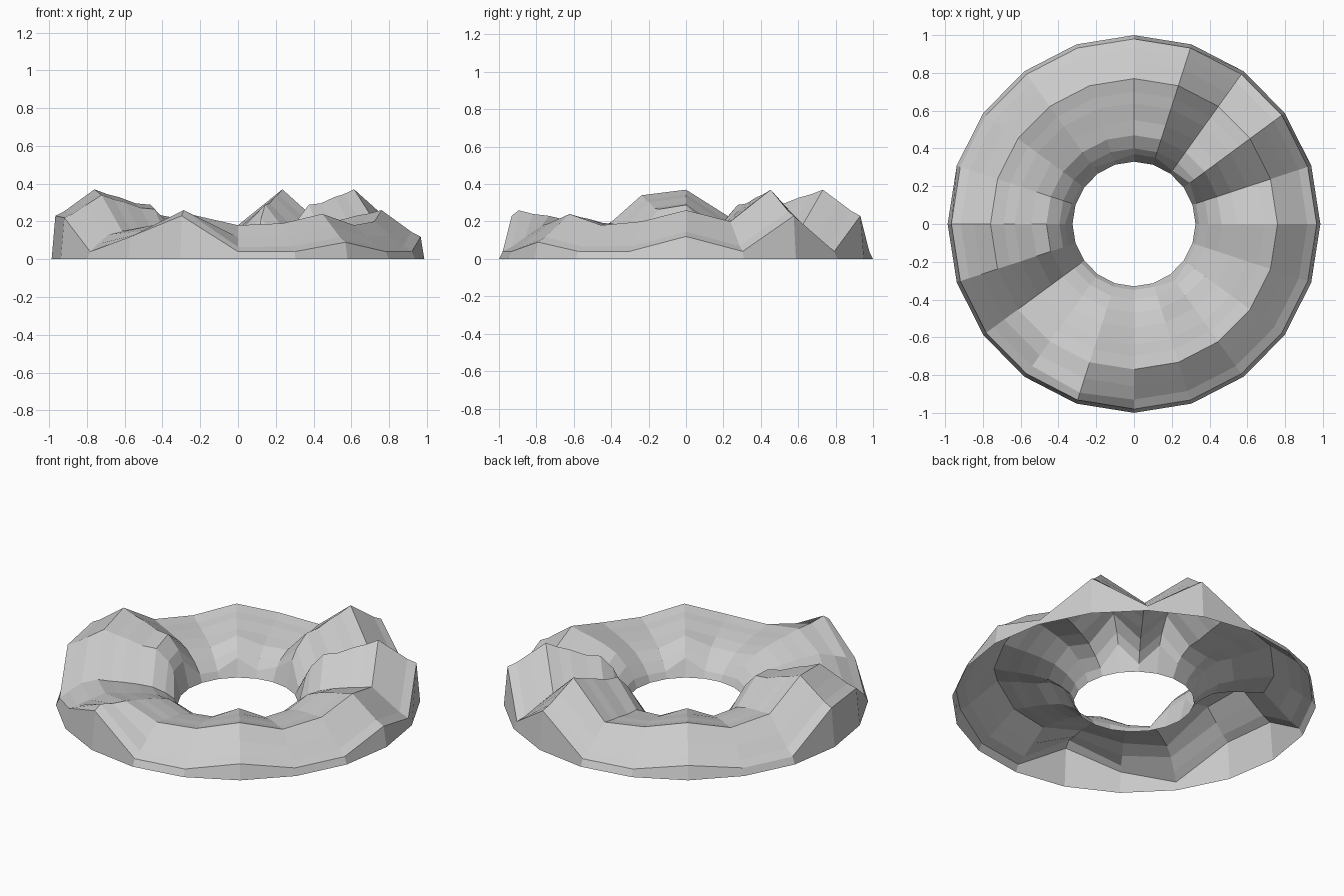
import bpy
import bmesh
from math import cos, sin, tau

cube = bpy.data.objects.get("Cube")
if cube:
    bpy.data.objects.remove(cube, do_unlink=True)

# One plain rock colour
rock = bpy.data.materials.new("rock_grey")
rock.use_nodes = True
rock.diffuse_color = (0.6, 0.6, 0.6, 1)
rock.node_tree.nodes["Principled BSDF"].inputs["Base Color"].default_value = (0.6, 0.6, 0.6, 1)

SIDES = 20
WIDTH_SCALE = 0.987
CREST_RADIUS = 0.77
SHOULDER_RADIUS = 0.98

# Heights around the ring, counter-clockwise from +x, in hundredths
shoulder = [12, 4, 23, 4, 23, 4, 4, 8, 4, 4, 23, 22, 4, 12, 23, 4, 4, 9, 4, 4]
crest = [26, 20, 37, 18, 37, 18, 20, 24, 19, 22, 37, 34, 15, 18, 23, 18, 19, 24, 18, 20]

# Outer slope: radius and blend from shoulder to crest, slightly convex
outer_slope = [(0.93, 0.18), (0.86, 0.54)]
# Inner slope: radius and share of the crest height
upper_slope = [(0.70, 0.93), (0.64, 0.89), (0.55, 0.8)]
gentle_foot = [(0.47, 0.68), (0.40, 0.45), (0.35, 0.2), (0.33, 0)]
steep_foot = [(0.47, 0.78), (0.40, 0.58), (0.37, 0.42), (0.33, 0)]
steep_sectors = {2, 4, 5, 7, 10, 11, 17}
# Sectors whose outer slope is its own shape: radius and height
outer_shapes = {
    12: [(0.93, 0.08), (0.86, 0.13)],
    14: [(0.94, 0.26), (0.86, 0.24)],
}


def section(i):
    """Radial cross-section of one sector, from the outer foot to the inner hole."""
    low, high = shoulder[i] / 100, crest[i] / 100
    blended = [(r, low + (high - low) * t) for r, t in outer_slope]
    foot = steep_foot if i in steep_sectors else gentle_foot
    inner = [(r, high * share) for r, share in upper_slope + foot]
    return [(1, 0), (SHOULDER_RADIUS, low), *outer_shapes.get(i, blended), (CREST_RADIUS, high), *inner]


# Open ring of ridges, stitched sector by sector
bm = bmesh.new()
sections = []
for i in range(SIDES):
    a = tau * i / SIDES
    sections.append([bm.verts.new((r * cos(a) * WIDTH_SCALE, r * sin(a), z)) for r, z in section(i)])
for i, here in enumerate(sections):
    after = sections[(i + 1) % SIDES]
    for j in range(len(here) - 1):
        bm.faces.new((here[j], after[j], after[j + 1], here[j + 1]))

mesh = bpy.data.meshes.new("mountain_ring")
bm.to_mesh(mesh)
bm.free()
mesh.materials.append(rock)
ring = bpy.data.objects.new("mountain_ring", mesh)
bpy.context.collection.objects.link(ring)
